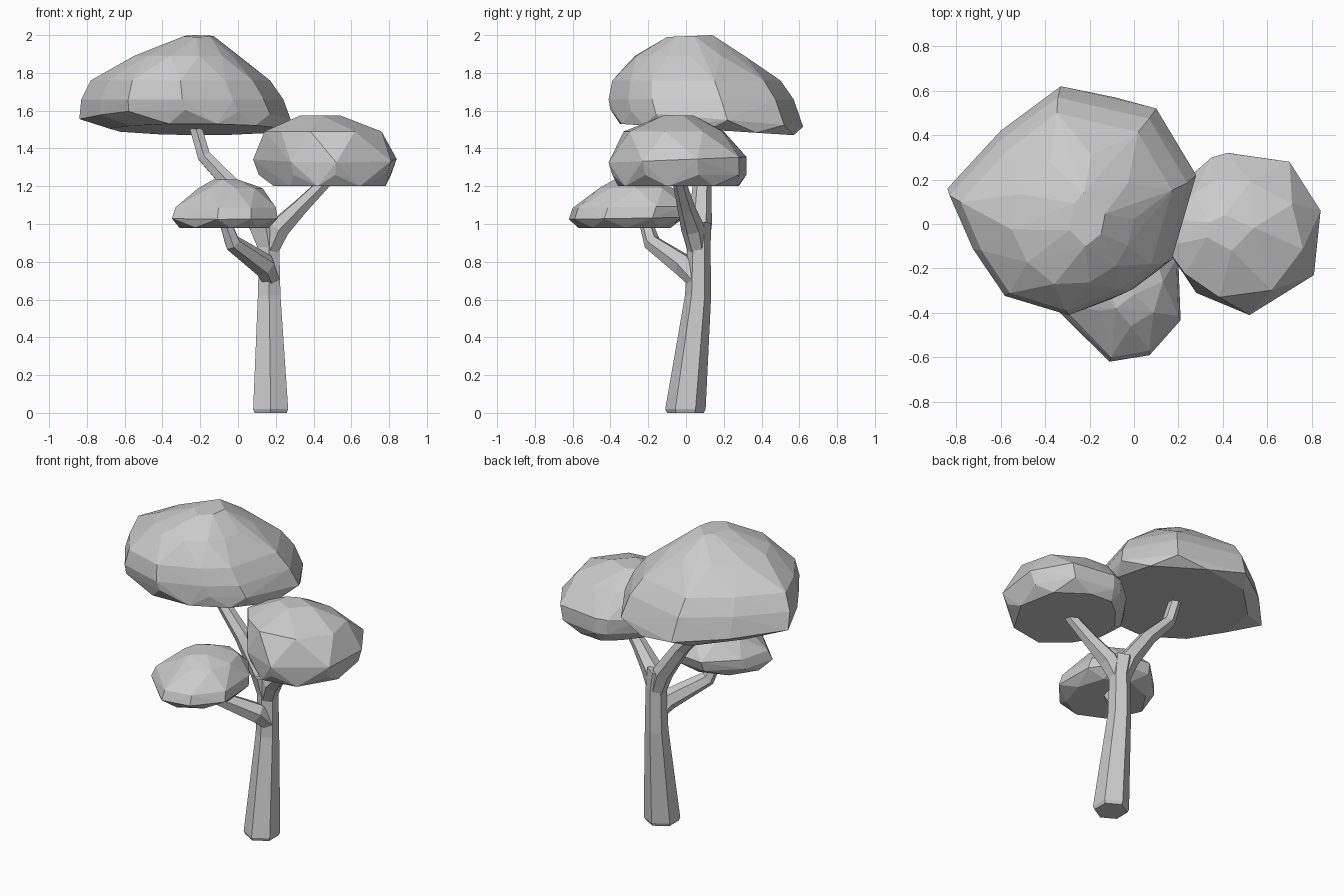
import bpy, bmesh, math
from mathutils import Vector


def finish(name, bm):
    bmesh.ops.recalc_face_normals(bm, faces=bm.faces[:])
    me = bpy.data.meshes.new(name)
    bm.to_mesh(me)
    bm.free()
    ob = bpy.data.objects.new(name, me)
    bpy.context.collection.objects.link(ob)
    return ob


def limb(name, path, sides=6):
    """Faceted tube through (x, y, z, radius) points."""
    bm = bmesh.new()
    pts = [Vector(p[:3]) for p in path]
    rings = []
    for i, p in enumerate(pts):
        d = pts[min(i + 1, len(pts) - 1)] - pts[max(i - 1, 0)]
        if p.z < 0.05:
            d = Vector((0, 0, 1))
        q = Vector((0, 0, 1)).rotation_difference(d.normalized())
        ring = []
        for k in range(sides):
            a = 2 * math.pi * (k + 0.5) / sides
            ring.append(bm.verts.new(p + q @ Vector((math.cos(a), math.sin(a), 0)) * path[i][3]))
        rings.append(ring)
    for a, b in zip(rings, rings[1:]):
        for k in range(sides):
            j = (k + 1) % sides
            bm.faces.new((a[k], a[j], b[j], b[k]))
    bm.faces.new(rings[0][::-1])
    bm.faces.new(rings[-1])
    return finish(name, bm)


def foliage(name, outline, layers):
    """Faceted clump: the plan outline fitted to stacked layers
    (z, x0, x1, y0, y1, slope in y), wrapped in a convex hull."""
    bm = bmesh.new()
    for i, (z, x0, x1, y0, y1, slope) in enumerate(layers):
        pts = outline
        if i in (0, len(layers) - 2):   # stagger the underside and the crown
            pts = [((a[0] + b[0]) / 2, (a[1] + b[1]) / 2)
                   for a, b in zip(outline, outline[1:] + outline[:1])]
        if i == len(layers) - 1:
            pts = pts[::2]
        xs, ys = [p[0] for p in pts], [p[1] for p in pts]
        for x, y in pts:
            u = (x - min(xs)) / (max(xs) - min(xs))
            v = (y - min(ys)) / (max(ys) - min(ys))
            bm.verts.new((x0 + u * (x1 - x0), y0 + v * (y1 - y0), z + slope * (v - 0.5)))
    bmesh.ops.convex_hull(bm, input=bm.verts[:])
    loose = [v for v in bm.verts if not v.link_faces]
    bmesh.ops.delete(bm, geom=loose, context='VERTS')
    return finish(name, bm)


# trunk and its three branches
limb("trunk", [(0.173, -0.003, 0, 0.098), (0.173, -0.003, 0.02, 0.107), (0.165, 0.064, 0.62, 0.069),
               (0.165, 0.068, 0.88, 0.062), (0.145, 0.062, 1.0, 0.072)])
limb("left_branch", [(0.165, 0.068, 0.84, 0.05), (0.11, 0.075, 1.0, 0.062), (-0.03, 0.085, 1.2, 0.05),
                     (-0.18, 0.10, 1.36, 0.04), (-0.245, 0.11, 1.58, 0.036)])
limb("right_branch", [(0.16, 0.065, 0.84, 0.05), (0.22, 0.035, 0.98, 0.062), (0.33, 0.0, 1.09, 0.046),
                      (0.48, -0.04, 1.24, 0.034)])
limb("front_branch", [(0.18, 0.06, 0.70, 0.05), (0.14, -0.01, 0.78, 0.064),
                      (-0.03, -0.18, 0.90, 0.046), (-0.075, -0.22, 1.03, 0.033)])

# large upper canopy
foliage("large_canopy",
        [(-0.33, 0.62), (0.10, 0.52), (0.28, 0.22), (0.20, 0.0), (0.17, -0.16), (0.0, -0.29),
         (-0.28, -0.40), (-0.58, -0.31), (-0.73, -0.09), (-0.84, 0.16), (-0.60, 0.42)],
        [(1.50, -0.68, 0.23, -0.35, 0.57, -0.06), (1.56, -0.84, 0.28, -0.40, 0.62, -0.09),
         (1.66, -0.83, 0.24, -0.41, 0.57, 0.0), (1.76, -0.78, 0.17, -0.39, 0.50, 0.0),
         (1.89, -0.55, 0.0, -0.27, 0.31, 0), (1.995, -0.29, -0.13, -0.10, 0.14, 0.01)])

# middle canopy on the right
foliage("right_canopy",
        [(0.42, 0.32), (0.70, 0.28), (0.84, 0.06), (0.81, -0.23), (0.52, -0.41), (0.28, -0.31),
         (0.17, -0.14), (0.08, 0.0), (0.20, 0.17), (0.35, 0.30)],
        [(1.20, 0.19, 0.78, -0.36, 0.28, 0), (1.26, 0.11, 0.81, -0.39, 0.32, 0),
         (1.34, 0.08, 0.84, -0.41, 0.32, 0.03), (1.49, 0.14, 0.76, -0.33, 0.20, 0),
         (1.575, 0.33, 0.54, -0.12, 0.04, 0)])

# small low canopy at the front
foliage("small_canopy",
        [(-0.11, -0.62), (0.07, -0.59), (0.21, -0.43), (0.20, -0.17), (0.09, -0.02),
         (-0.12, 0.0), (-0.30, -0.17), (-0.35, -0.38)],
        [(0.98, -0.31, 0.16, -0.57, -0.08, 0), (1.03, -0.35, 0.21, -0.62, -0.01, 0.01),
         (1.09, -0.33, 0.20, -0.60, 0.01, 0.01), (1.19, -0.21, 0.13, -0.46, -0.07, 0),
         (1.235, -0.13, 0.0, -0.38, -0.18, 0)])
